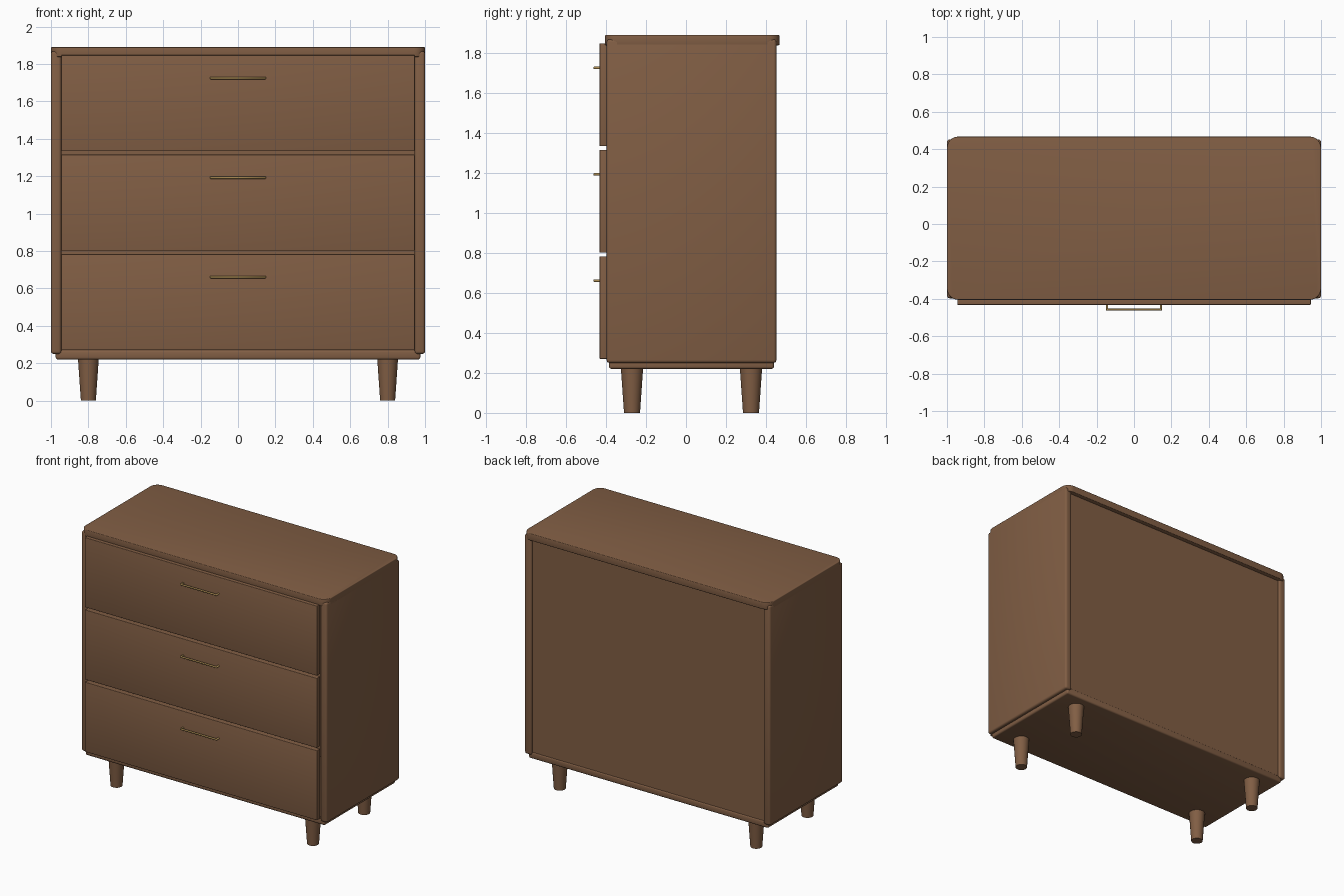
import bpy, bmesh, math

if "Cube" in bpy.data.objects:
    bpy.data.objects.remove(bpy.data.objects["Cube"])


def material(name, color):
    m = bpy.data.materials.new(name)
    m.diffuse_color = (*color, 1)
    m.use_nodes = True
    m.node_tree.nodes["Principled BSDF"].inputs["Base Color"].default_value = m.diffuse_color
    return m


wood = material("wood", (0.22, 0.112, 0.058))
brass = material("brass", (0.42, 0.27, 0.09))


def finish(obj, mat):
    obj.data.materials.append(mat)
    bpy.ops.object.select_all(action='DESELECT')
    obj.select_set(True)
    bpy.context.view_layer.objects.active = obj
    bpy.ops.object.shade_smooth_by_angle(angle=math.radians(35))
    return obj


def box(name, lo, hi, edge=0.006, corner=0.0):
    """Box between two corners; optional rounded upright corners, then softened edges."""
    bm = bmesh.new()
    bmesh.ops.create_cube(bm, size=1)
    for v in bm.verts:
        v.co = [(a + b) / 2 + c * (b - a) for a, b, c in zip(lo, hi, v.co)]
    if corner:
        upright = [e for e in bm.edges
                   if abs(e.verts[0].co.z - e.verts[1].co.z) > 1e-4]
        bmesh.ops.bevel(bm, geom=upright, offset=corner, segments=8,
                        profile=0.5, affect='EDGES')
    if edge:
        sharp = [e for e in bm.edges if e.calc_face_angle(0) > math.radians(35)]
        bmesh.ops.bevel(bm, geom=sharp, offset=edge, segments=3,
                        profile=0.5, affect='EDGES')
    me = bpy.data.meshes.new(name)
    bm.to_mesh(me)
    bm.free()
    obj = bpy.data.objects.new(name, me)
    bpy.context.collection.objects.link(obj)
    return finish(obj, wood)


# Carcass
box("top_panel", (-1, -0.405, 1.838), (1, 0.467, 1.89), 0.005, 0.06)
box("bottom_panel", (-0.975, -0.385, 0.22), (0.975, 0.44, 0.27), 0.012)
box("back_panel", (-0.95, 0.41, 0.26), (0.95, 0.435, 1.85), 0)
for side, x0, x1 in (("left", -1, -0.945), ("right", 0.945, 1)):
    box(side + "_side_panel", (x0, -0.397, 0.25), (x1, 0.452, 1.868), 0.014)

# Drawer fronts and bar handles
for i in range(3):
    z = 0.27 + i * 0.532
    box(f"drawer_front_{i + 1}", (-0.945, -0.432, z), (0.945, -0.392, z + 0.513), 0.003)

    curve = bpy.data.curves.new(f"handle_{i + 1}", 'CURVE')
    curve.dimensions = '3D'
    curve.bevel_depth = 0.007
    curve.bevel_resolution = 3
    curve.use_fill_caps = True
    path = [(-0.144, -0.425), (-0.144, -0.458), (0.144, -0.458), (0.144, -0.425)]
    spline = curve.splines.new('POLY')
    spline.points.add(len(path) - 1)
    for p, (x, y) in zip(spline.points, path):
        p.co = (x, y, z + 0.391, 1)
    handle = bpy.data.objects.new(f"handle_{i + 1}", curve)
    bpy.context.collection.objects.link(handle)
    curve.materials.append(brass)

# Tapered legs
for row, y in (("front", -0.27), ("back", 0.325)):
    for side, x in (("left", -0.8), ("right", 0.8)):
        bpy.ops.mesh.primitive_cone_add(vertices=32, radius1=0.04, radius2=0.056,
                                        depth=0.23, location=(x, y, 0.115))
        leg = bpy.context.object
        leg.name = f"{row}_{side}_leg"
        finish(leg, wood)
